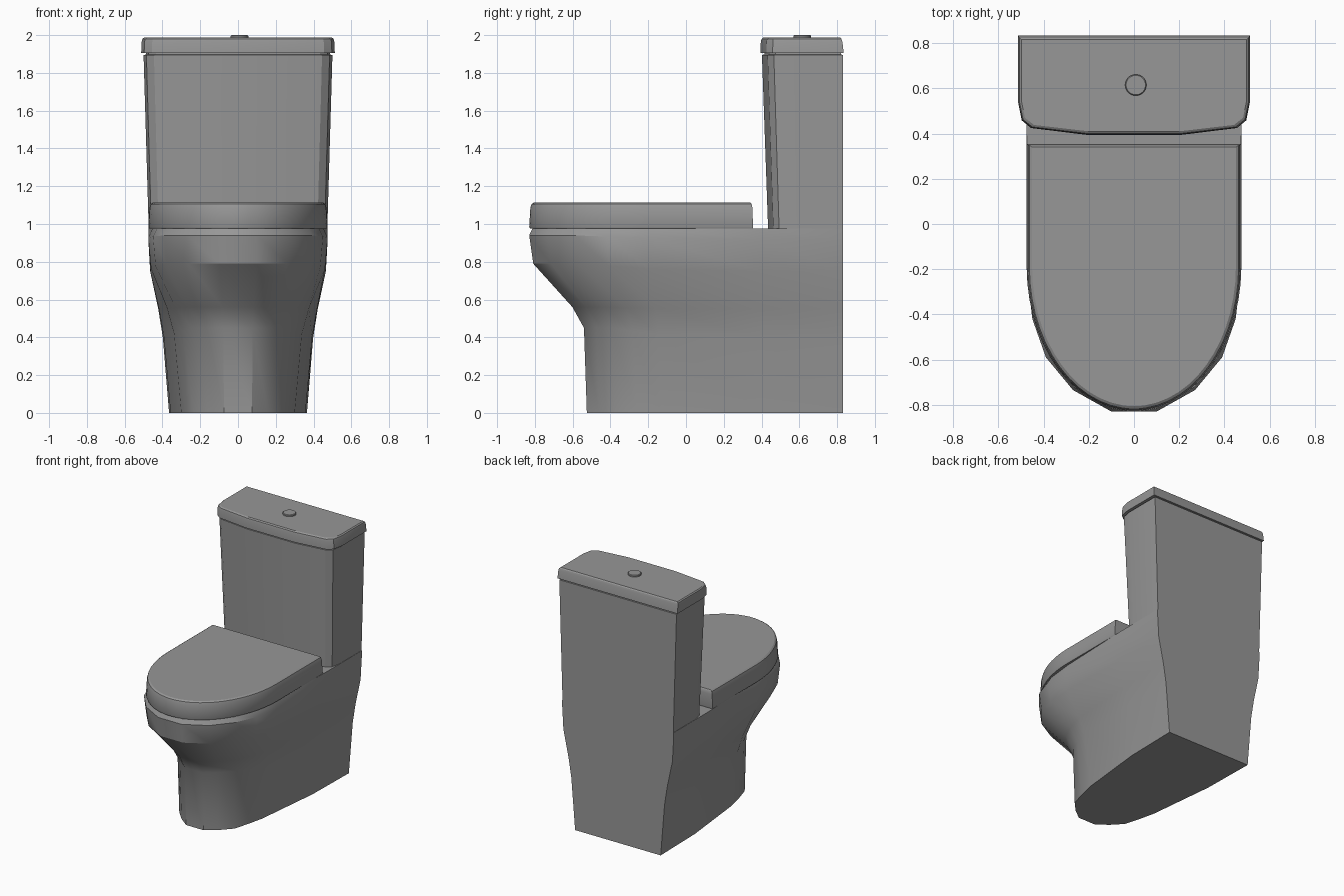
import bpy, bmesh
from math import sin, cos, pi, radians

cube = bpy.data.objects.get("Cube")
if cube:
    bpy.data.objects.remove(cube, do_unlink=True)

# One grey ceramic material
ceramic = bpy.data.materials.new("grey_ceramic")
ceramic.use_nodes = True
GREY = (0.31, 0.31, 0.31, 1)
ceramic.diffuse_color = GREY
ceramic.node_tree.nodes["Principled BSDF"].inputs["Base Color"].default_value = GREY


def loft(name, rings, angle=32):
    """Skin stacked half outlines (x, y, z), mirrored across x, with end caps."""
    bm = bmesh.new()
    loops = []
    for half in rings:
        full = half + [(-x, y, z) for x, y, z in reversed(half)]
        loops.append([bm.verts.new(p) for p in full])
    n = len(loops[0])
    for low, high in zip(loops, loops[1:]):
        for i in range(n):
            j = (i + 1) % n
            bm.faces.new((low[i], low[j], high[j], high[i]))
    bm.faces.new(loops[0][::-1])
    bm.faces.new(loops[-1])
    bmesh.ops.recalc_face_normals(bm, faces=bm.faces)
    for f in bm.faces:
        f.smooth = True
    mesh = bpy.data.meshes.new(name)
    bm.to_mesh(mesh)
    bm.free()
    mesh.set_sharp_from_angle(angle=radians(angle))
    mesh.materials.append(ceramic)
    obj = bpy.data.objects.new(name, mesh)
    bpy.context.collection.objects.link(obj)
    return obj


def mix(a, b, t):
    return a + (b - a) * t


# Pedestal and bowl: a narrow foot outline blending into a wide rim outline
foot = [(.365, .83), (.357, .4), (.30, -.13), (.27, -.26), (.235, -.38), (.16, -.46), (.075, -.525)]
rim = [(.475, .83), (.475, .4), (.475, -.2), (.45, -.42), (.39, -.59), (.27, -.735), (.1, -.83)]
# back height, front height, blend at the back, blend at the front
levels = [(0, 0, 0, 0), (.40, .45, .3, .05), (.55, .56, .52, .25),
          (.75, .79, .91, .93), (.92, .94, 1, 1)]
body = []
for zb, zf, tb, tf in levels:
    ring = []
    for i, (p, q) in enumerate(zip(foot, rim)):
        f = min(1, max(0, i - 1) / 3)
        t = mix(tb, tf, f)
        ring.append((mix(p[0], q[0], t), mix(p[1], q[1], t), mix(zb, zf, f)))
    body.append(ring)
# Rim rolls inward under the seat
body.append([(x * (1 if i < 2 else .955), y * (1 if i < 2 else .98), .975)
             for i, (x, y) in enumerate(rim)])
loft("bowl_and_pedestal", body)

# Closed seat lid: U outline with a softly rounded top edge
def seat_ring(inset, z):
    pts = [(.475 - inset, .355 - inset * .6)]
    steps = 14
    for k in range(steps):
        a = k / steps * pi / 2
        pts.append(((.475 - inset) * cos(a), -.19 - (.64 - inset) * sin(a)))
    pts.append((.02, -.83 + inset))
    return [(x, y, z) for x, y in pts]


loft("seat_lid", [seat_ring(i, z) for i, z in
                  ((.004, .976), (0, .985), (.006, 1.085), (.012, 1.105), (.024, 1.113))])

# Cistern: flat back, bowed front and faceted corners
cistern = [(.5, .83), (.5, .54), (.485, .465), (.445, .432), (.2, .402)]


def cistern_ring(sx, front, z, back=.83):
    depth = (back - front) / (.83 - .402)
    return [(x * sx, back - (.83 - y) * depth, z) for x, y in cistern]


loft("cistern", [cistern_ring(.945, .435, .965), cistern_ring(1, .402, 1.895),
                 cistern_ring(.975, .415, 1.897, .82), cistern_ring(.975, .415, 1.912, .82)], 25)
loft("cistern_lid", [cistern_ring(1.025, .394, 1.905, .835), cistern_ring(1.02, .396, 1.965, .828),
                     cistern_ring(1.012, .4, 1.98, .823), cistern_ring(.995, .41, 1.987, .816)], 25)

# Flush button
button = [[(r * sin(a), .615 + r * cos(a), z)
           for a in [(k + .5) * pi / 16 for k in range(16)]]
          for r, z in ((.047, 1.98), (.047, 1.996), (.043, 2.0))]
loft("flush_button", button).location.x = .008
